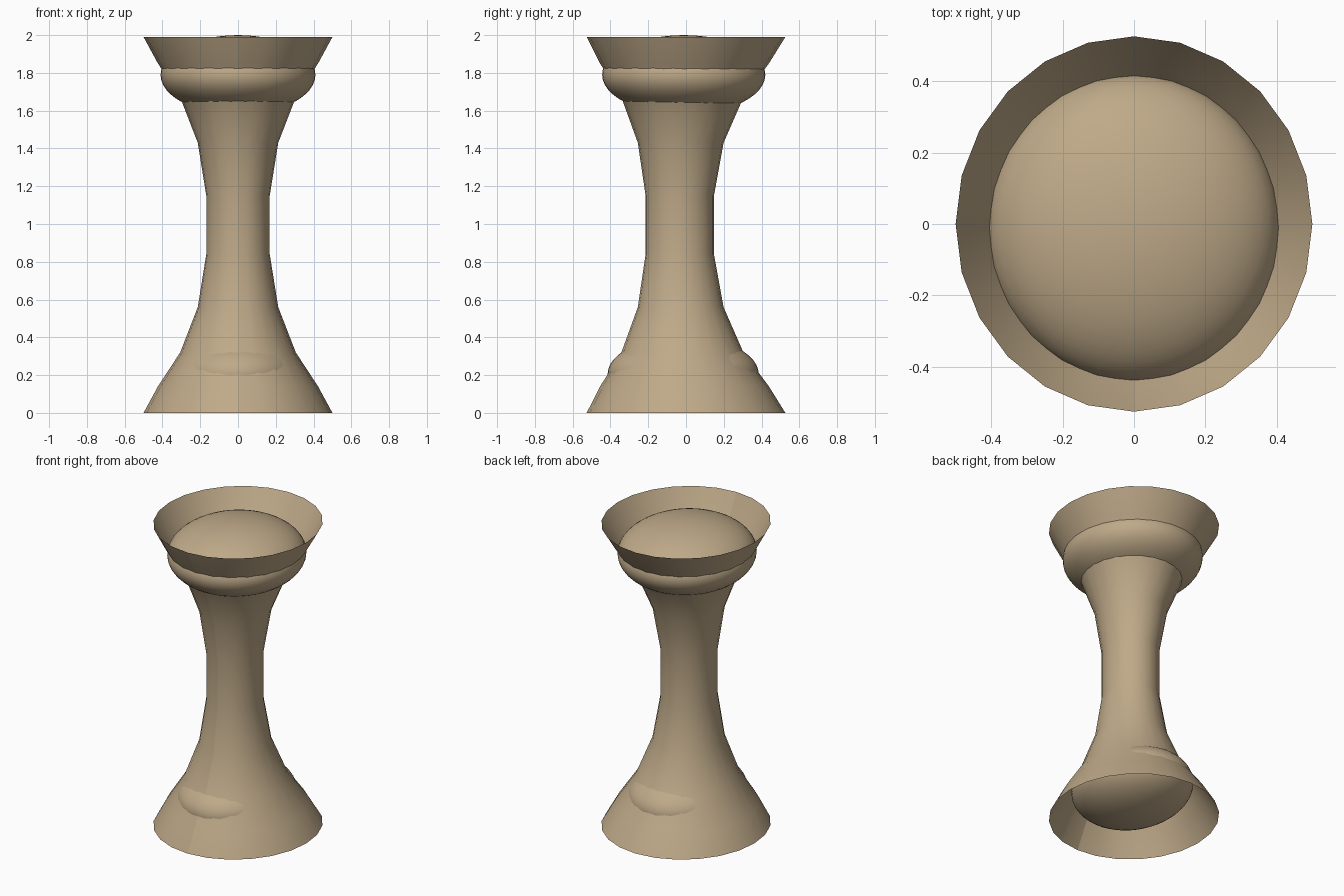
import bpy, bmesh
from math import sin, cos, pi

if "Cube" in bpy.data.objects:
    bpy.data.objects.remove(bpy.data.objects["Cube"])

SEGMENTS = 24
HEIGHT = 1.99

# Lower half of the column: z, half width in x, half depth in y, y offset
half = [
    (0.00, 0.500, 0.526, 0.000),
    (0.14, 0.424, 0.447, -0.008),
    (0.32, 0.306, 0.323, -0.019),
    (0.56, 0.213, 0.227, -0.028),
    (0.84, 0.168, 0.181, -0.033),
]
profile = half + [(HEIGHT - z, a, b, o) for z, a, b, o in reversed(half)]


def add_column(name, rings):
    """Open flared tube with a seam left at the front."""
    bm = bmesh.new()
    grid = []
    for z, a, b, o in rings:
        grid.append([bm.verts.new((a * sin(t), o - b * cos(t), z))
                     for t in (2 * pi * i / SEGMENTS for i in range(SEGMENTS + 1))])
    for low, high in zip(grid, grid[1:]):
        for i in range(SEGMENTS):
            f = bm.faces.new((low[i], low[i + 1], high[i + 1], high[i]))
            f.smooth = True
    mesh = bpy.data.meshes.new(name)
    bm.to_mesh(mesh)
    bm.free()
    obj = bpy.data.objects.new(name, mesh)
    bpy.context.collection.objects.link(obj)
    return obj


def add_cushion(name, centre, radii):
    """Smooth flattened ball."""
    bpy.ops.mesh.primitive_uv_sphere_add(segments=48, ring_count=24, radius=1, location=centre)
    obj = bpy.context.object
    obj.name = name
    obj.scale = radii
    bpy.ops.object.transform_apply(location=False, rotation=False, scale=True)
    bpy.ops.object.shade_smooth()
    return obj


column = add_column("flared_column", profile)
column.data.materials.append(bpy.data.materials.new("tan"))
column.data.materials[0].diffuse_color = (0.52, 0.40, 0.25, 1)

# Domed cushion in the top cup, and a smaller one inside the foot
top = add_cushion("top_cushion", (0, -0.012, 1.79), (0.41, 0.432, 0.21))
foot = add_cushion("foot_cushion", (0, -0.015, 0.205), (0.34, 0.40, 0.20))
for obj in (top, foot):
    obj.data.materials.append(column.data.materials[0])

for m in bpy.data.materials:
    if m.users and not m.is_grease_pencil:
        m.use_nodes = True
        m.node_tree.nodes["Principled BSDF"].inputs["Base Color"].default_value = m.diffuse_color
